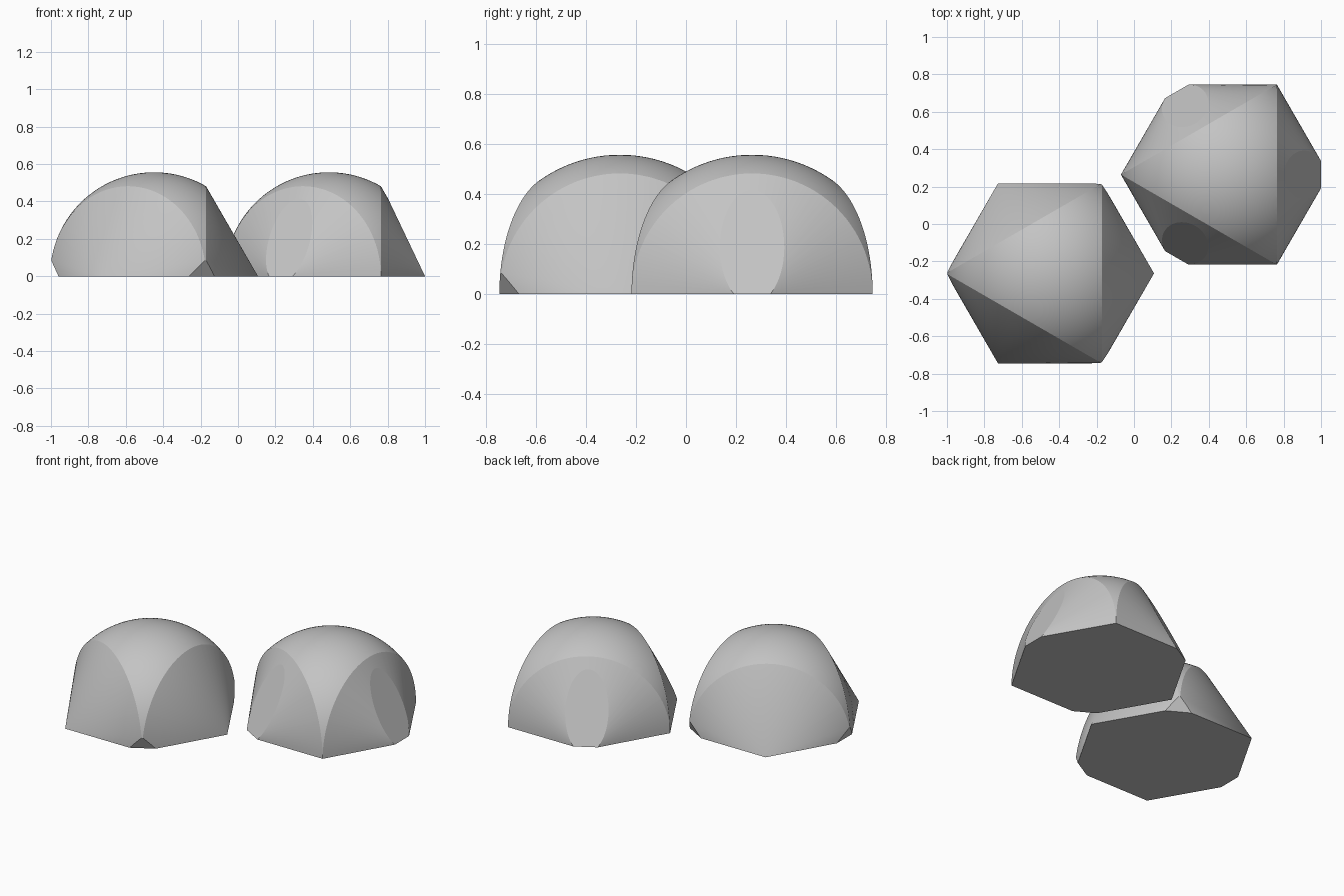
import bpy, bmesh, math
from mathutils import Vector

if "Cube" in bpy.data.objects:
    bpy.data.objects.remove(bpy.data.objects["Cube"])

R = 0.556                      # hexagon circumradius and sphere radius

grey = bpy.data.materials.new("plain grey")
grey.diffuse_color = (0.55, 0.55, 0.55, 1)
grey.use_nodes = True
grey.node_tree.nodes["Principled BSDF"].inputs["Base Color"].default_value = grey.diffuse_color


def trim(bm, point, normal):
    """Cut away everything on the normal side; return the cut edges."""
    cut = bmesh.ops.bisect_plane(
        bm, geom=bm.verts[:] + bm.edges[:] + bm.faces[:], dist=1e-5,
        plane_co=point, plane_no=normal, clear_outer=True)["geom_cut"]
    return [e for e in cut if isinstance(e, bmesh.types.BMEdge)]


def cap(bm):
    """Close the open boundary with flat-shaded faces."""
    edges = [e for e in bm.edges if e.is_boundary]
    for f in bmesh.ops.holes_fill(bm, edges=edges, sides=0)["faces"]:
        f.smooth = False


def half_solid(name, centre, first_chop, base_reach, slope, lean):
    bm = bmesh.new()
    bmesh.ops.create_uvsphere(bm, u_segments=120, v_segments=60, radius=R)
    trim(bm, (0, 0, 0), (0, 0, -1))
    # three cones replace three caps of the dome
    axes = [Vector((math.cos(a), math.sin(a), 0))
            for a in (0, math.tau / 3, 2 * math.tau / 3)]
    rims = []
    for d in axes:
        trim(bm, d * R / 2, d)
    for d in axes:
        rims.append([e for e in bm.edges if e.is_boundary and
                     all(abs(v.co.dot(d) - R / 2) < 1e-4 for v in e.verts)])
    for d, rim in zip(axes, rims):
        apex = bm.verts.new(d * R)
        for e in rim:
            bm.faces.new((e.verts[0], e.verts[1], apex))
    bmesh.ops.remove_doubles(bm, verts=bm.verts[:], dist=1e-5)
    for f in bm.faces:
        f.smooth = True
    # flat hexagonal base
    cap(bm)
    # slanted chops on three alternate corners
    for k in range(3):
        a = first_chop + k * math.tau / 3
        d = Vector((math.cos(a), math.sin(a), 0))
        trim(bm, d * base_reach, d * slope + Vector((0, 0, lean)))
        cap(bm)
    bmesh.ops.recalc_face_normals(bm, faces=bm.faces[:])
    for e in bm.edges:
        e.smooth = e.calc_face_angle(0) < math.radians(15)
    me = bpy.data.meshes.new(name)
    bm.to_mesh(me)
    bm.free()
    me.materials.append(grey)
    ob = bpy.data.objects.new(name, me)
    ob.location = (*centre, 0)
    bpy.context.collection.objects.link(ob)


# half with undercut round corners, and half with chopped cone tips
half_solid("undercut_half", (-0.449, -0.264), math.pi / 3, 0.511, 2.2, -1)
half_solid("chopped_half", (0.486, 0.264), 0, 0.514, 2.1, 1)
